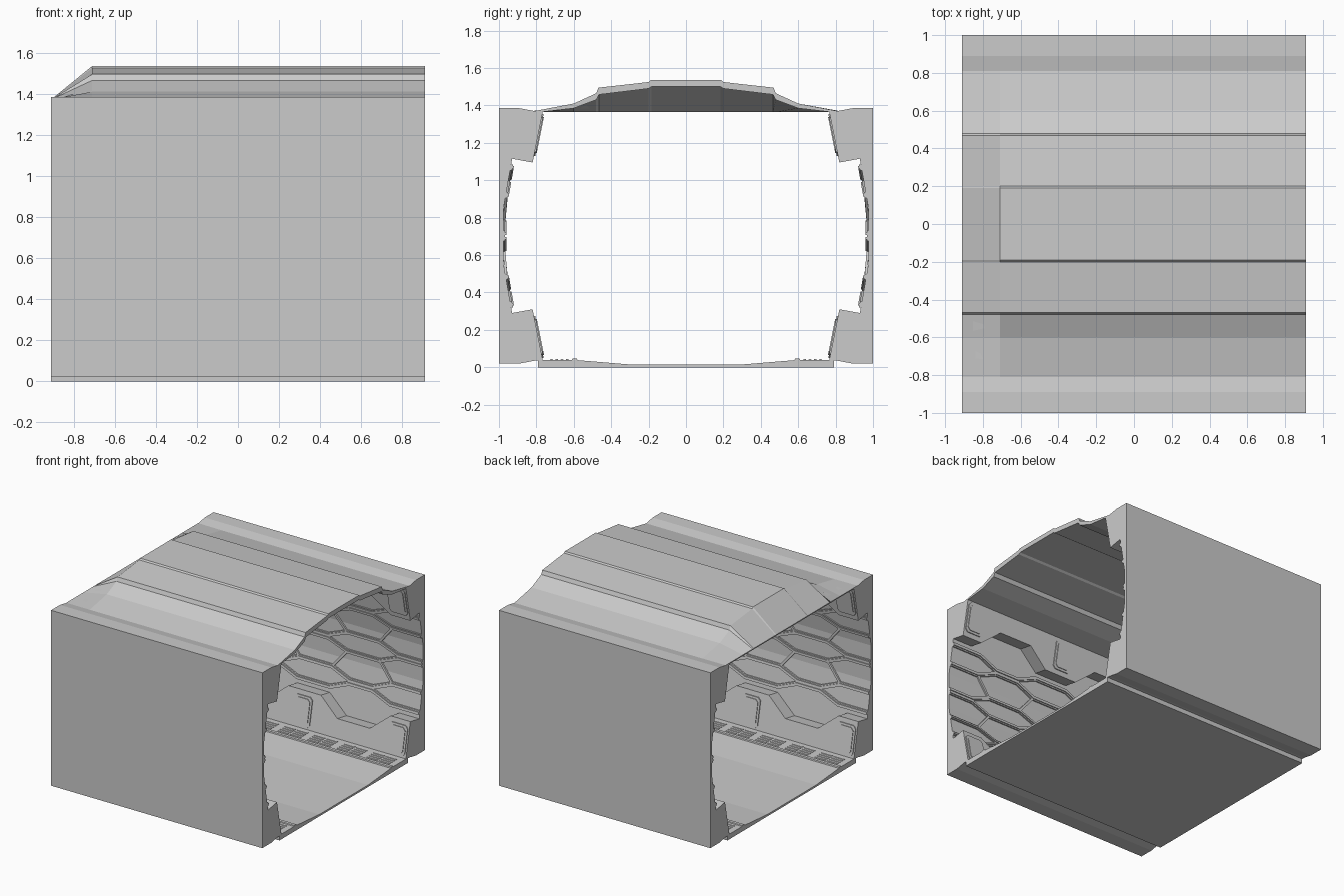
import bpy, bmesh
from mathutils import Vector

if "Cube" in bpy.data.objects:
    bpy.data.objects.remove(bpy.data.objects["Cube"])

X = 0.91          # half length of the corridor
C = 0.7025        # mid height of the side walls


def finish(bm, name, mirror=False):
    bmesh.ops.recalc_face_normals(bm, faces=bm.faces)
    me = bpy.data.meshes.new(name)
    bm.to_mesh(me)
    bm.free()
    ob = bpy.data.objects.new(name, me)
    bpy.context.collection.objects.link(ob)
    if mirror:
        m = ob.modifiers.new("mirror", 'MIRROR')
        m.use_axis = (False, True, False)
        m.use_mirror_merge = False
    return ob


def loft(bm, sections):
    """Skin closed loops of equal length and cap both ends."""
    rings = [[bm.verts.new(p) for p in s] for s in sections]
    n = len(rings[0])
    for a, b in zip(rings, rings[1:]):
        for i in range(n):
            j = (i + 1) % n
            bm.faces.new((a[i], a[j], b[j], b[i]))
    bm.faces.new(rings[0])
    bm.faces.new(rings[-1][::-1])


def panel_y(z):
    """Inner face of the slanted panels."""
    d = abs(z - C)
    return 0.765 + (0.6675 - d) * 0.2


def wall_y(z):
    """Inner face of the recessed wall."""
    d = abs(z - C)
    return 0.977 - max(0, d - 0.14) * 0.174


# Side walls: the ledge height changes along the length
def wall_section(x, ledge):
    half = [(1, 0.02), (0.89, 0.02), (0.81, 0.035), (0.765, 0.035),
            (panel_y(ledge), ledge), (wall_y(ledge - 0.02), ledge - 0.02),
            (0.977, C - 0.14)]
    loop = half + [(y, 2 * C - z) for y, z in reversed(half)]
    return [(x, y, z) for y, z in loop]


HIGH, LOW = 0.31, 0.18
right = [(0.14, HIGH), (0.30, LOW), (0.58, LOW), (0.74, HIGH), (X, HIGH)]
stations = [(-x, h) for x, h in reversed(right)] + right
bm = bmesh.new()
loft(bm, [wall_section(x, h) for x, h in stations])
finish(bm, "side_walls", True)

# Roof: stepped shell that slopes down at the left end
half = [(0.81, 1.37), (0.60, 1.41), (0.48, 1.465), (0.468, 1.495),
        (0.20, 1.525), (0.19, 1.535)]
outer = half + [(-y, z) for y, z in reversed(half)]
half_in = [(0.77, 1.365), (0.60, 1.385), (0.48, 1.43), (0.465, 1.458),
           (0.20, 1.49), (0.185, 1.5)]
inner = half_in + [(-y, z) for y, z in reversed(half_in)]
full = outer + inner[::-1]
low = [(y, 1.372) for y, z in outer] + [(y, 1.364) for y, z in inner[::-1]]
bm = bmesh.new()
loft(bm, [[(x, y, z) for y, z in s]
          for x, s in ((-X, low), (-0.71, full), (X, full))])
finish(bm, "roof")

# Floor with low rails
half = [(0.79, 0), (0.79, 0.04), (0.61, 0.04), (0.607, 0.047),
        (0.583, 0.047), (0.58, 0.038), (0.30, 0.015)]
floor = half + [(-y, z) for y, z in reversed(half)]
bm = bmesh.new()
loft(bm, [[(x, y, z) for y, z in floor] for x in (-X, X)])
finish(bm, "floor")

# Floor vent slats
bm = bmesh.new()
for g in range(7):
    for r in range(4):
        for s in (-0.053, 0.053):
            cx, cy = (g - 3) * 0.255 + s, 0.635 + r * 0.028
            loft(bm, [[(x, cy - 0.008, 0.038), (x, cy + 0.008, 0.038),
                       (x, cy + 0.005, 0.044), (x, cy - 0.005, 0.044)]
                      for x in (cx - 0.045, cx + 0.045)])
finish(bm, "floor_vents", True)


# Hexagonal ribs on the recessed walls
def rib(bm, path, width, rise):
    pts = [Vector(p) for p in path]
    sections = []
    for i, p in enumerate(pts):
        d0 = (p - pts[max(i - 1, 0)]).normalized()
        d1 = (pts[min(i + 1, len(pts) - 1)] - p).normalized()
        t = (d0 + d1).normalized()
        nrm = Vector((-t.y, t.x)) * width / 2
        if 0 < i < len(pts) - 1:
            nrm /= max(0.5, t.dot(d1))
        else:
            nrm = Vector((0, width / 2))
        a, b = p + nrm, p - nrm
        sections.append([(q.x, wall_y(q.y) + off, q.y) for q, off in
                         ((a, 0.003), (a, -rise), (b, -rise), (b, 0.003))])
    loft(bm, sections)


bm = bmesh.new()
outer_row = [(0.14, 1), (0.30, 0), (0.50, 0), (0.66, 1), (X, 1)]
middle_row = [(0.10, 0), (0.26, 1), (0.54, 1), (0.70, 0), (X, 0)]
for zc, row in ((0.41, outer_row), (C, middle_row), (0.995, outer_row)):
    line = [(-x, k) for x, k in reversed(row)] + row
    for sign in (-1, 1):
        path = [(x, zc + sign * (0.012 + 0.062 * k)) for x, k in line]
        rib(bm, path, 0.032, 0.010)
        rib(bm, path, 0.014, 0.017)
# Slanted links between the rows
for x, s in ((-0.66, -1), (-0.14, 1), (0.14, -1), (0.66, 1)):
    xm = x + (0.12 if x in (-0.66, 0.14) else -0.12)
    for zc, k in ((0.41, 1), (0.995, -1)):
        rib(bm, [(x, zc + k * 0.074), (xm, C - k * 0.074)], 0.028, 0.010)
finish(bm, "hexagonal_ribs", True)

# Small framed plates on the slanted panels
bm = bmesh.new()


def plate(cx, zc, hw, hh, rise):
    c = 0.02
    out = [(hw, hh - c), (hw - c, hh), (c - hw, hh), (-hw, hh - c),
           (-hw, c - hh), (c - hw, -hh), (hw - c, -hh), (hw, c - hh)]
    loft(bm, [[(cx + x, panel_y(zc + z) + off, zc + z) for x, z in out]
              for off in (0.003, -rise)])


for cx in (-0.82, 0, 0.82):
    for zc in (C - 0.54, C + 0.54):
        plate(cx, zc, 0.078, 0.112, 0.007)
        plate(cx, zc, 0.062, 0.096, 0.012)
finish(bm, "panel_plates", True)
